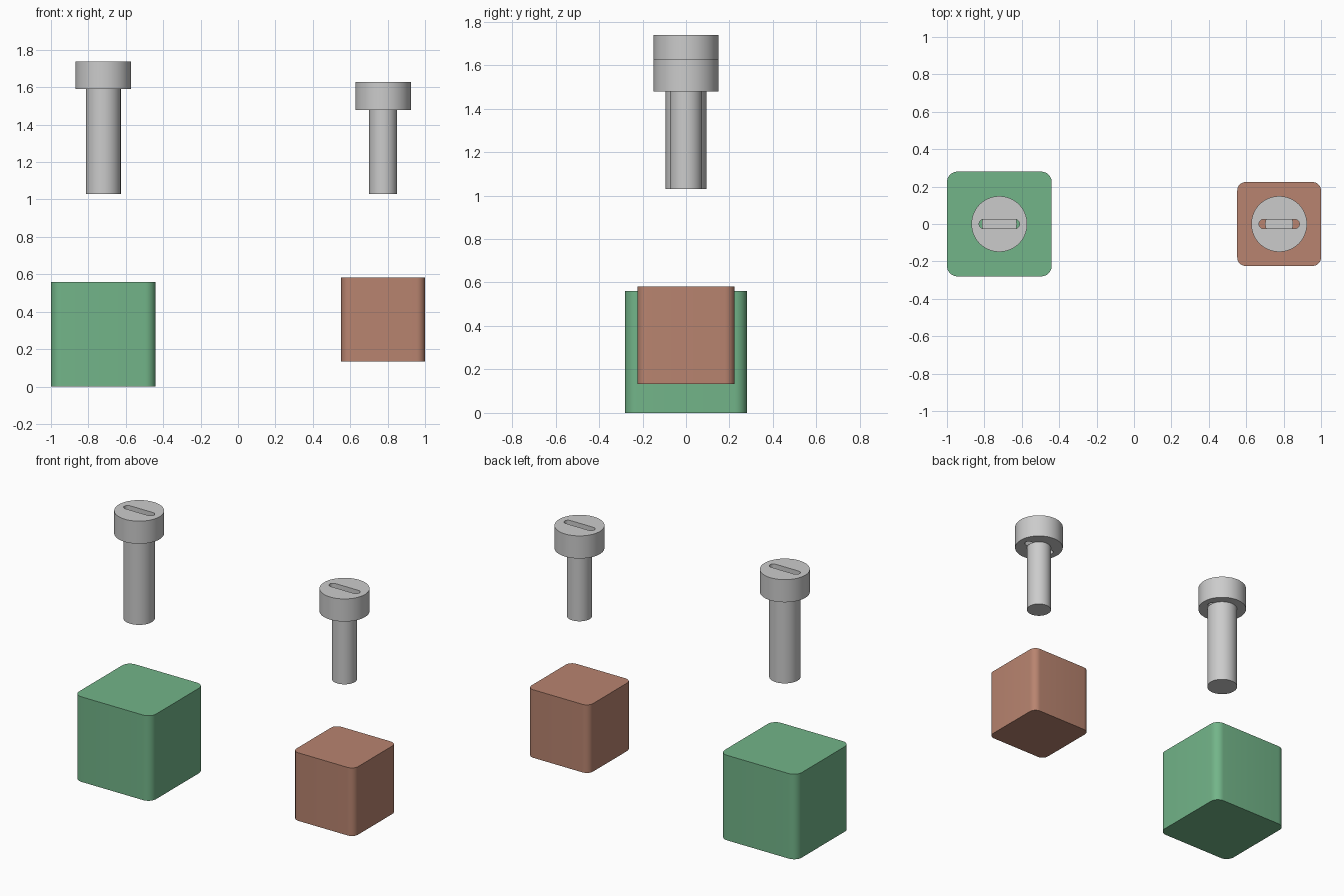
import bpy, bmesh
from math import sin, cos, pi, radians

if "Cube" in bpy.data.objects:
    bpy.data.objects.remove(bpy.data.objects["Cube"])

N = 64  # points around round parts


def arcs(r, cx=0.0, cy=0.0, seg=N // 4, ends=True):
    """Rounded rectangle: four corner arcs around centres (+-cx, +-cy)."""
    pts = []
    for k, (sx, sy) in enumerate(((1, 1), (-1, 1), (-1, -1), (1, -1))):
        for i in range(seg):
            t = i / (seg - 1) if ends else (i + 0.5) / seg
            a = (k + t) * pi / 2
            pts.append((sx * cx + r * cos(a), sy * cy + r * sin(a)))
    return pts


def solid(name, outline, x, z0, z1, hole=None, color=None):
    """Extrude an outline from z0 to z1, optionally with a through hole."""
    bm = bmesh.new()

    def ring(pts, z):
        return [bm.verts.new((px, py, z)) for px, py in pts]

    def bridge(a, b):
        for i in range(len(a)):
            j = (i + 1) % len(a)
            bm.faces.new((a[i], a[j], b[j], b[i]))

    low, top = ring(outline, z0), ring(outline, z1)
    bridge(low, top)
    if hole:
        hlow, htop = ring(hole, z0), ring(hole, z1)
        bridge(top, htop)
        bridge(htop, hlow)
        bridge(hlow, low)
    else:
        bm.faces.new(top)
        bm.faces.new(low[::-1])
    bmesh.ops.remove_doubles(bm, verts=bm.verts, dist=1e-5)
    bmesh.ops.recalc_face_normals(bm, faces=bm.faces)
    me = bpy.data.meshes.new(name)
    bm.to_mesh(me)
    bm.free()
    ob = bpy.data.objects.new(name, me)
    ob.location.x = x
    bpy.context.collection.objects.link(ob)
    if color:
        mat = bpy.data.materials.new(name + "_paint")
        mat.diffuse_color = (*color, 1)
        mat.use_nodes = True
        mat.node_tree.nodes["Principled BSDF"].inputs["Base Color"].default_value = mat.diffuse_color
        me.materials.append(mat)
    bpy.ops.object.select_all(action='DESELECT')
    ob.select_set(True)
    bpy.context.view_layer.objects.active = ob
    bpy.ops.object.shade_smooth_by_angle(angle=radians(30))


def block(name, x, half, r, z0, color):
    solid(name, arcs(r, half - r, half - r, 9), x, z0, z0 + 2 * half, color=color)


def screw(name, x, shaft_r, z0, length):
    neck = z0 + length
    solid(name + "_shaft", arcs(shaft_r, ends=False), x, z0, neck)
    # the slot runs right through the head, down to the top of the shaft
    solid(name + "_head", arcs(0.149, ends=False), x, neck, neck + 0.149,
          hole=arcs(0.025, 0.083, 0.0, ends=False))


# Two blocks with rounded upright edges
block("large_block", -0.72, 0.28, 0.056, 0.0, (0.17, 0.46, 0.25))
block("small_block", 0.776, 0.224, 0.045, 0.134, (0.48, 0.23, 0.16))

# Slotted screws floating above them
screw("large_screw", -0.72, 0.0933, 1.03, 0.56)
screw("small_screw", 0.776, 0.0747, 1.03, 0.448)
